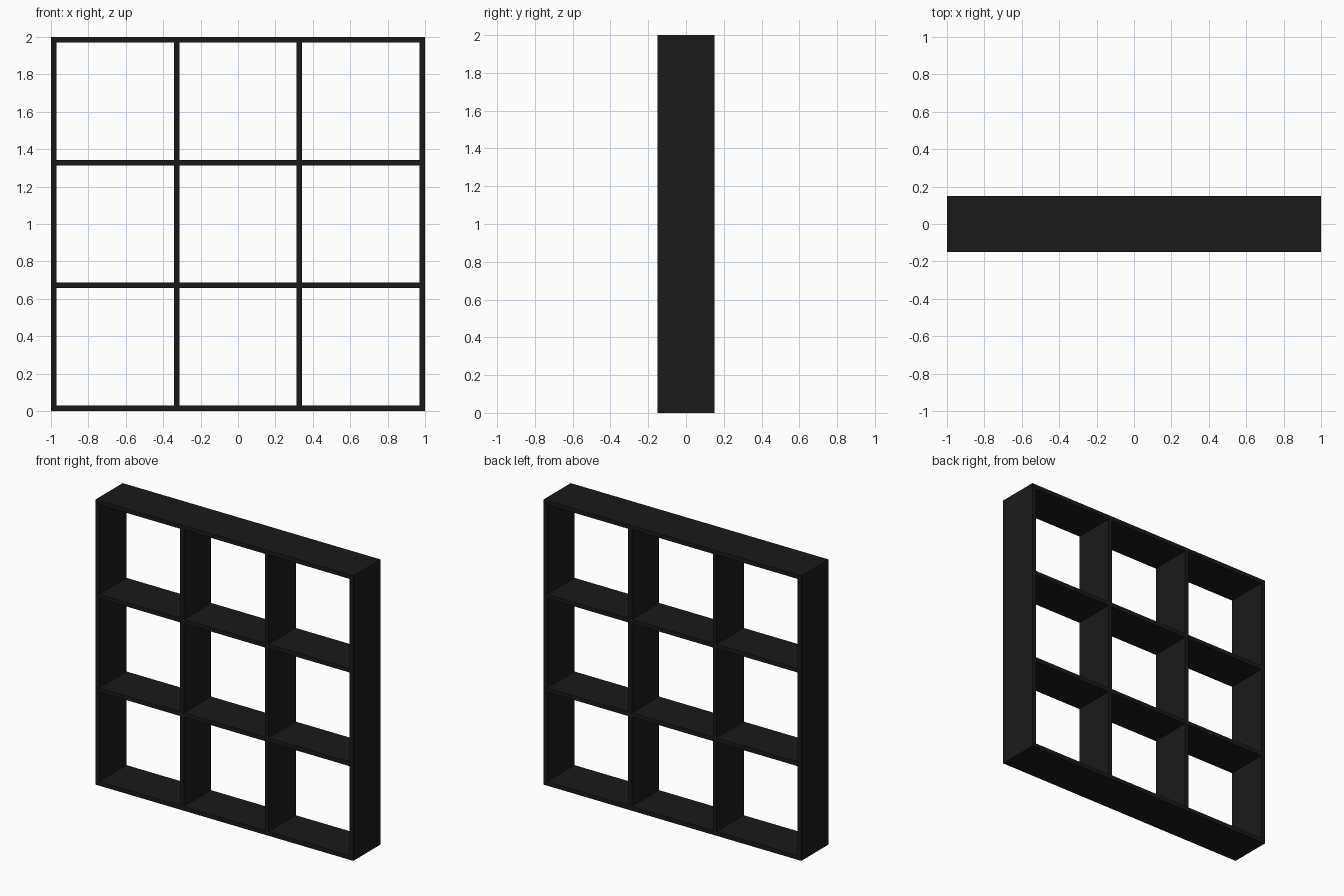
import bpy

if "Cube" in bpy.data.objects:
    bpy.data.objects.remove(bpy.data.objects["Cube"])

T, D, S = 0.03, 0.30, 2.0           # board thickness, depth, overall size
CELL = (S - 4 * T) / 3              # clear opening
STEP = CELL + T                     # spacing of boards

black = bpy.data.materials.new("black_finish")
black.diffuse_color = (0.01, 0.01, 0.01, 1)
black.use_nodes = True
black.node_tree.nodes["Principled BSDF"].inputs["Base Color"].default_value = black.diffuse_color


def board(name, x, z, w, h):
    bpy.ops.mesh.primitive_cube_add(size=1, location=(x, 0, z))
    ob = bpy.context.object
    ob.name = name
    ob.scale = (w, D, h)
    bpy.ops.object.transform_apply(location=False, rotation=False, scale=True)
    ob.data.materials.append(black)


# top and bottom boards span the full width
board("bottom_board", 0, T / 2, S, T)
board("top_board", 0, S - T / 2, S, T)

# outer sides and inner dividers
for i, name in enumerate(("left_side", "left_divider", "right_divider", "right_side")):
    board(name, (i - 1.5) * STEP, S / 2, T, S - 2 * T)

# shelves fitted between the uprights
for row, name in ((-0.5, "lower_shelf"), (0.5, "upper_shelf")):
    for col in (-1, 0, 1):
        board(f"{name}_{col + 2}", col * STEP, S / 2 + row * STEP, CELL, T)
